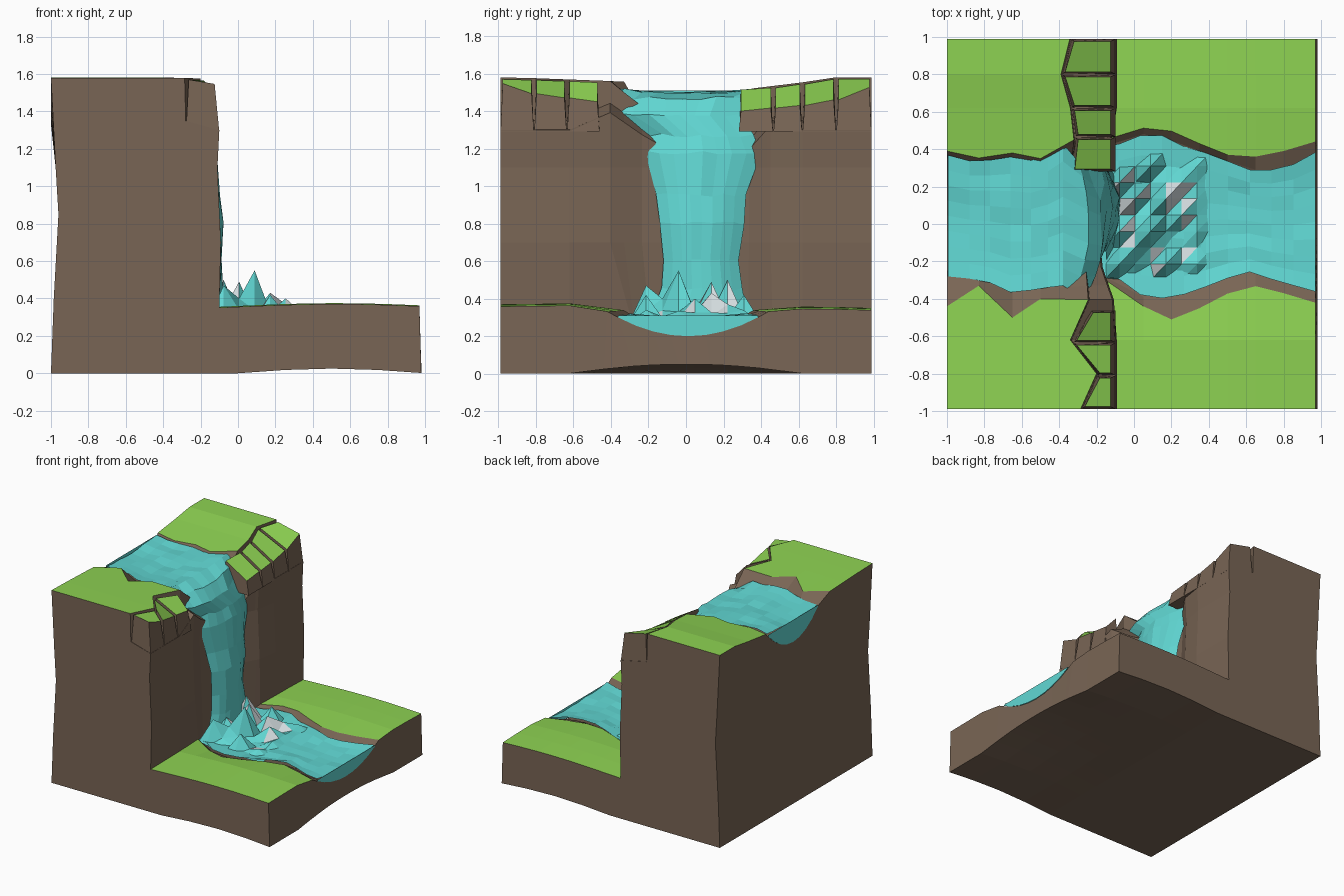
import bpy, bmesh, math, random
from mathutils import Vector

random.seed(4)
cube = bpy.data.objects.get("Cube")
if cube:
    bpy.data.objects.remove(cube)


def material(name, rgb):
    mat = bpy.data.materials.new(name)
    mat.use_nodes = True
    mat.diffuse_color = (*rgb, 1)
    mat.node_tree.nodes["Principled BSDF"].inputs["Base Color"].default_value = (*rgb, 1)
    return mat


EARTH = material("earth brown", (.19, .13, .09))
GRASS = material("grass green", (.27, .65, .085))
WATER = material("water turquoise", (.12, .69, .66))
FOAM = material("foam pale grey", (.66, .72, .74))


def interp(x, points):
    """Piecewise linear value through (x, value) points."""
    if x <= points[0][0]:
        return points[0][1]
    for (x0, v0), (x1, v1) in zip(points, points[1:]):
        if x <= x1:
            return v0 + (v1 - v0) * (x - x0) / (x1 - x0)
    return points[-1][1]


def finish(name, bm, mats):
    mesh = bpy.data.meshes.new(name)
    bm.to_mesh(mesh)
    bm.free()
    for mat in mats:
        mesh.materials.append(mat)
    obj = bpy.data.objects.new(name, mesh)
    bpy.context.collection.objects.link(obj)
    return obj


def sheet(bm, rows, rule=None, closed=False):
    """Skin rows of points; rule(row, column) picks each face's colour."""
    verts = [[bm.verts.new(p) for p in row] for row in rows]
    for r in range(len(rows) if closed else len(rows) - 1):
        a, b = verts[r], verts[(r + 1) % len(rows)]
        for c in range(len(a) - 1):
            face = bm.faces.new((a[c], b[c], b[c + 1], a[c + 1]))
            face.material_index = rule(r, c) if rule else 0
    return verts


# Channel outlines: grass edge and water edge on the front and back banks
UPPER = dict(
    front_grass=[(-1, -.44), (-.83, -.33), (-.65, -.5), (-.47, -.38), (-.25, -.44)],
    front_water=[(-1, -.28), (-.8, -.3), (-.65, -.37), (-.4, -.33)],
    back_water=[(-1, .37), (-.85, .33), (-.65, .36), (-.5, .33), (-.4, .43)],
    back_grass=[(-1, .39), (-.85, .35), (-.65, .38), (-.5, .35), (-.4, .45)],
    grass=[(-1, 1.58), (-.8, 1.575), (-.4, 1.56), (.35, 1.52), (.6, 1.55), (.8, 1.58)],
    level=1.5, depth=.17)
LOWER = dict(
    front_grass=[(-.1, -.3), (.03, -.43), (.2, -.51), (.35, -.45), (.6, -.32), (.8, -.37), (1, -.43)],
    front_water=[(-.1, -.28), (.05, -.39), (.2, -.4), (.4, -.33), (.6, -.25), (.75, -.3), (1, -.37)],
    back_water=[(-.1, .42), (.1, .5), (.25, .42), (.45, .36), (.6, .29), (.8, .29), (1, .4)],
    back_grass=[(-.1, .46), (.1, .53), (.25, .48), (.45, .38), (.6, .35), (.8, .39), (1, .45)],
    grass=[(-1, .355), (-.6, .36), (-.4, .325), (.4, .325), (.65, .345), (1, .335)],
    level=.3, depth=.1)
SPAN = [i / 4 for i in range(-4, 5)]


def edge(land, key, x):
    return interp(x, land[key])


def channel_y(land, x, t):
    a, b = edge(land, "front_water", x), edge(land, "back_water", x)
    return a + (b - a) * (t + 1) / 2


def section(land, x):
    """Ground cross-section: grass, bank, bed, bank, grass."""
    bow = .015 * math.sin(3 * x) if land is LOWER else 0
    front = [-.99, -.8, -.62, edge(land, "front_grass", x)]
    back = [edge(land, "back_grass", x), .62, .8, .99]
    ground = lambda y: Vector((x, y, interp(y, land["grass"]) + bow))
    bed = [Vector((x, channel_y(land, x, t), land["level"] - land["depth"] * (1 - t * t)))
           for t in SPAN]
    return [ground(y) for y in front] + bed + [ground(y) for y in back]


def water_row(land, x):
    return [Vector((x, channel_y(land, x, t),
                    land["level"] + .012 - .015 * (1 - t * t) + random.uniform(-.009, .009)))
            for t in SPAN]


# Cliff rim: inner crack line, lip height and lip position along y
RIM = [(-1, -.29), (-.8, -.2), (-.62, -.34), (-.46, -.24), (-.2, -.26),
       (.26, -.34), (.46, -.32), (.62, -.34), (.8, -.39), (1, -.34)]
LIP = [(-.6, 1.3), (-.46, 1.43), (-.2, 1.25), (0, 1.15), (.3, 1.15), (.42, 1.3)]
FACE = [(-.45, -.1), (-.22, -.18), (.1, -.2), (.33, -.19), (.5, -.1)]


def underside(x):
    arch = .05 * max(0, x)
    return [Vector((x, p.y, max(0, arch * (1 - (p.y / .6) ** 2)) +
                    .025 * max(0, math.sin(math.pi * x)))) for p in section(UPPER, -1)]


# Ground: one closed loop of rows going over the cliff, the lowland and the base
back_top = section(UPPER, -1)
rows = [[Vector((x, p.y, z)) for p in back_top]
        for x, z in ((-1, 0), (-.985, .4), (-.96, .85), (-.975, 1.1))]
rows += [section(UPPER, x) for x in (-1, -.83, -.65, -.5)]
rim = [Vector((interp(p.y, RIM), p.y, p.z)) for p in section(UPPER, -.38)]
lip = [Vector((interp(p.y, FACE), p.y, interp(p.y, LIP))) for p in rim]
notch = [Vector((p.x + .006, p.y, min(p.z, q.z + .05))) for p, q in zip(rim, lip)]
rows += [rim, notch, lip]
rows += [[Vector((p.x + bulge, p.y, z)) for p in lip] for z, bulge in ((1.1, -.01), (.7, .008))]
first_low = len(rows)
foot = section(LOWER, -.1)
for p in foot:
    p.x = interp(p.y, FACE)
rows.append(foot)
rows += [section(LOWER, x) for x in (.05, .2, .35, .5, .65, .8, .97)]
last_low = len(rows) - 1
rows += [underside(x) for x in (.98, .75, .5, .25, 0)]
columns = len(foot)


def ground_colour(r, c):
    on_top = 4 <= r < 8 or first_low <= r < last_low
    return int(on_top and (c < 3 or c >= columns - 4))


bm = bmesh.new()
verts = sheet(bm, rows, ground_colour, closed=True)
for c in (0, -1):
    bm.faces.new([row[c] for row in verts])
bmesh.ops.recalc_face_normals(bm, faces=bm.faces)
finish("cliff_and_lowland", bm, [EARTH, GRASS])

# Cracked turf slabs leaning over the cliff edge
OUTER = [(-1, 1.55), (-.8, 1.49), (-.46, 1.45), (.28, 1.4), (.62, 1.43), (.8, 1.46), (1, 1.53)]


def turf_slab(name, y0, y1):
    bm = bmesh.new()
    top, low = [], []
    for y, gap, outer in ((y0, .013, 0), (y0, .013, 1), (y1, -.013, 1), (y1, -.013, 0)):
        inner_x = interp(y, RIM) + .022
        z = interp(y, OUTER) if outer else interp(y, UPPER["grass"]) - .01
        top.append(bm.verts.new((-.125 if outer else inner_x, y + gap, z)))
        low.append(bm.verts.new((-.1 if outer else inner_x - .015, y + gap * .1, 1.29)))
    bm.faces.new(top).material_index = 1
    bm.faces.new(low[::-1])
    for i in range(4):
        j = (i + 1) % 4
        bm.faces.new((low[i], low[j], top[j], top[i]))
    bmesh.ops.recalc_face_normals(bm, faces=bm.faces)
    finish(name, bm, [EARTH, GRASS])


for side, cuts in (("front", (-.99, -.81, -.635, -.46)), ("back", (.28, .465, .62, .8, .99))):
    for i, (y0, y1) in enumerate(zip(cuts, cuts[1:])):
        turf_slab(f"{side}_turf_slab_{i + 1}", y0, y1)


def end_cap(bm, land, x, outward):
    """Lens-shaped end of the water where the river leaves the block."""
    bed = [p + Vector((outward, 0, 0)) for p in section(land, x)[4:-4]]
    top = [Vector((p.x, p.y, land["level"] + .01)) for p in bed]
    sheet(bm, [bed, top] if outward < 0 else [top, bed])


# Upper river running into the waterfall: x, z, front edge, back edge
bm = bmesh.new()
river = [water_row(UPPER, x) for x in (-.995, -.88, -.77, -.66, -.55, -.46, -.38)]
FALL = [(-.24, 1.47, -.37, .34), (-.17, 1.38, -.36, .29), (-.14, 1.27, -.2, .36),
        (-.12, 1.18, -.22, .4), (-.1, .95, -.16, .32), (-.08, .8, -.14, .31),
        (-.08, .6, -.12, .28), (-.08, .45, -.13, .3), (-.07, .28, -.2, .33)]
for x, z, front, back in FALL:
    river.append([Vector((x - .07 * t * t + random.uniform(-.008, .008),
                          front + (back - front) * (t + 1) / 2,
                          z + random.uniform(-.01, .01))) for t in SPAN])
sheet(bm, river)
end_cap(bm, UPPER, -1, -.004)
finish("upper_river_and_waterfall", bm, [WATER])

# Lower river
bm = bmesh.new()
sheet(bm, [water_row(LOWER, -.2 + .117 * i) for i in range(11)])
end_cap(bm, LOWER, .97, .004)
finish("lower_river", bm, [WATER])

# Splash: a faceted grid pulled up into peaks, some facets pale with foam
PEAKS = {(3, 3): .55, (1, 1): .47, (2, 5): .49, (1, 6): .5, (4, 1): .42, (3, 7): .42,
         (1, 3): .42, (5, 4): .4, (4, 5): .43, (5, 6): .37, (2, 2): .4}
bm = bmesh.new()
grid = {}
for i in range(8):
    for j in range(9):
        border = i in (0, 7) or j in (0, 8)
        z = .28 if border else PEAKS.get((i, j), .29 + random.uniform(0, .05))
        grid[i, j] = bm.verts.new((-.16 + .083 * i, -.3 + .087 * j, z))
for i in range(7):
    for j in range(8):
        a, b, c, d = grid[i, j], grid[i + 1, j], grid[i + 1, j + 1], grid[i, j + 1]
        for corners in ((a, b, c), (a, c, d)):
            face = bm.faces.new(corners)
            face.material_index = int(i < 6 and random.random() < .27)
finish("splash", bm, [WATER, FOAM])
